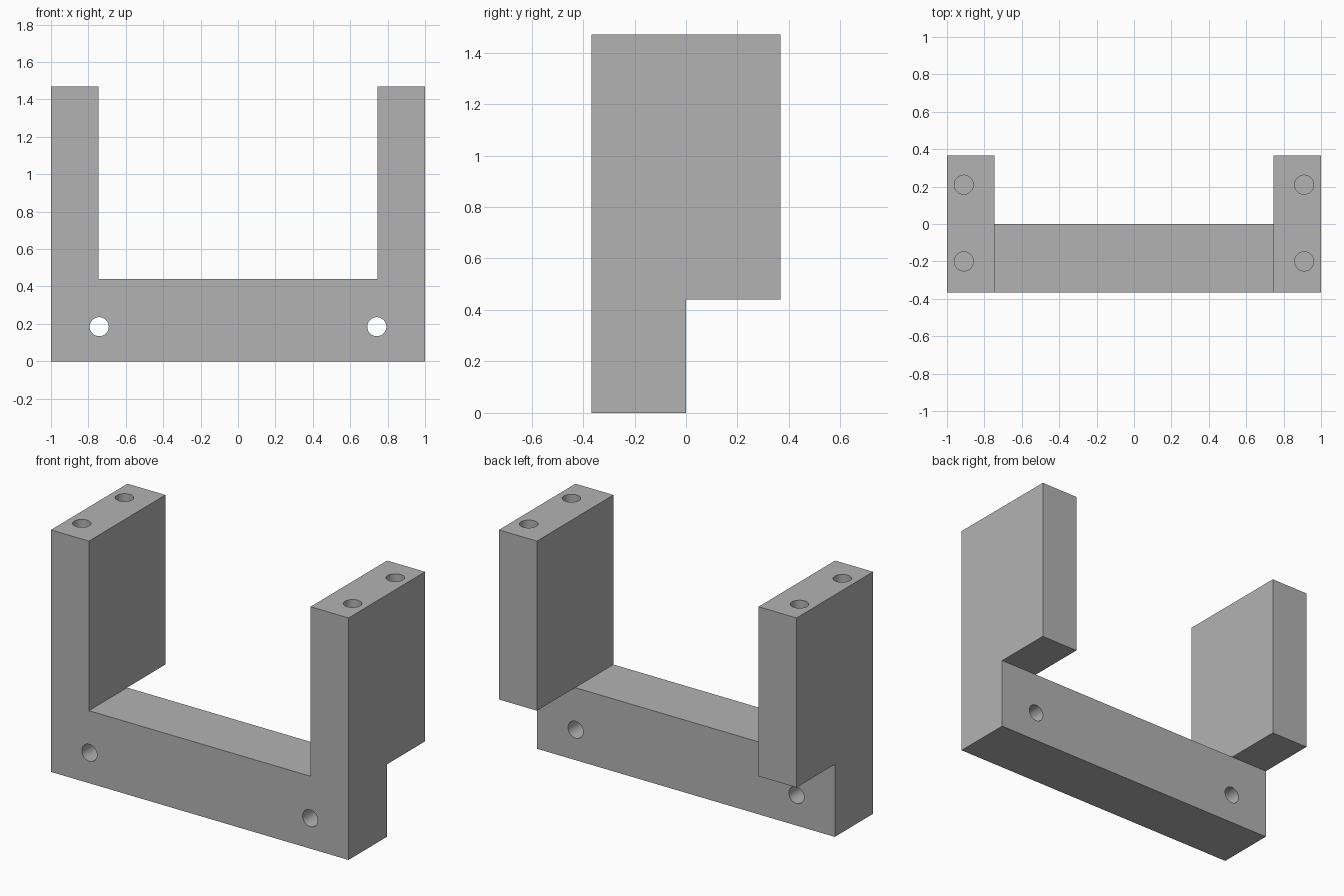
import bpy
import bmesh
from math import radians
from mathutils import Matrix, Vector

cube = bpy.data.objects.get("Cube")
if cube:
    bpy.data.objects.remove(cube, do_unlink=True)

# Main dimensions
HALF_WIDTH, INNER = 1.0, 0.745
HALF_DEPTH, HEIGHT, BAR_HEIGHT = 0.367, 1.47, 0.44
HOLE_RADIUS, HOLE_DEPTH = 0.051, 0.4

grey = bpy.data.materials.new("plain grey")
grey.use_nodes = True
colour = (0.45, 0.45, 0.45, 1)
grey.diffuse_color = colour
grey.node_tree.nodes["Principled BSDF"].inputs["Base Color"].default_value = colour


def add_object(name, bm):
    bmesh.ops.recalc_face_normals(bm, faces=bm.faces)
    mesh = bpy.data.meshes.new(name)
    bm.to_mesh(mesh)
    bm.free()
    mesh.materials.append(grey)
    obj = bpy.data.objects.new(name, mesh)
    bpy.context.collection.objects.link(obj)
    return obj


def box(name, low, high):
    bm = bmesh.new()
    low, high = Vector(low), Vector(high)
    matrix = Matrix.Translation((low + high) / 2) @ Matrix.Diagonal((*(high - low), 1))
    bmesh.ops.create_cube(bm, size=1, matrix=matrix)
    return add_object(name, bm)


def drill(name, centre, length, axis):
    bm = bmesh.new()
    turn = Matrix.Rotation(radians(90), 4, "X") if axis == "Y" else Matrix()
    bmesh.ops.create_cone(bm, cap_ends=True, segments=48, radius1=HOLE_RADIUS,
                          radius2=HOLE_RADIUS, depth=length,
                          matrix=Matrix.Translation(centre) @ turn)
    return add_object(name, bm)


# U-shaped bracket: one front profile extruded to full depth
outline = [(-HALF_WIDTH, 0), (HALF_WIDTH, 0), (HALF_WIDTH, HEIGHT), (INNER, HEIGHT),
           (INNER, BAR_HEIGHT), (-INNER, BAR_HEIGHT), (-INNER, HEIGHT), (-HALF_WIDTH, HEIGHT)]
bm = bmesh.new()
front = bm.faces.new([bm.verts.new((x, -HALF_DEPTH, z)) for x, z in outline])
extruded = bmesh.ops.extrude_face_region(bm, geom=[front], use_keep_orig=True)
back = [v for v in extruded["geom"] if isinstance(v, bmesh.types.BMVert)]
bmesh.ops.translate(bm, verts=back, vec=(0, 2 * HALF_DEPTH, 0))
bracket = add_object("bracket", bm)

# Step under the uprights, behind the cross bar
cutters = [box("step_cutter", (-1.2, 0, -0.2), (1.2, 0.6, BAR_HEIGHT))]

# Through holes in the cross bar and blind holes in the upright tops
for side, label in ((1, "left"), (-1, "right")):
    cutters.append(drill(f"{label}_bar_hole", (side * 0.742, -0.2, 0.185), 0.8, "Y"))
    for y, place in ((-0.2, "front"), (0.21, "back")):
        cutters.append(drill(f"{label}_{place}_top_hole", (side * 0.91, y, HEIGHT),
                             2 * HOLE_DEPTH, "Z"))

bpy.ops.object.select_all(action="DESELECT")
bpy.context.view_layer.objects.active = bracket
bracket.select_set(True)
for cutter in cutters:
    cutter.hide_render = True
    cut = bracket.modifiers.new(cutter.name, "BOOLEAN")
    cut.operation = "DIFFERENCE"
    cut.solver = "EXACT"
    cut.object = cutter
    bpy.ops.object.modifier_apply(modifier=cut.name)
    bpy.data.objects.remove(cutter, do_unlink=True)

# Round hole walls, crisp edges
bpy.ops.object.shade_smooth_by_angle(angle=radians(30))
